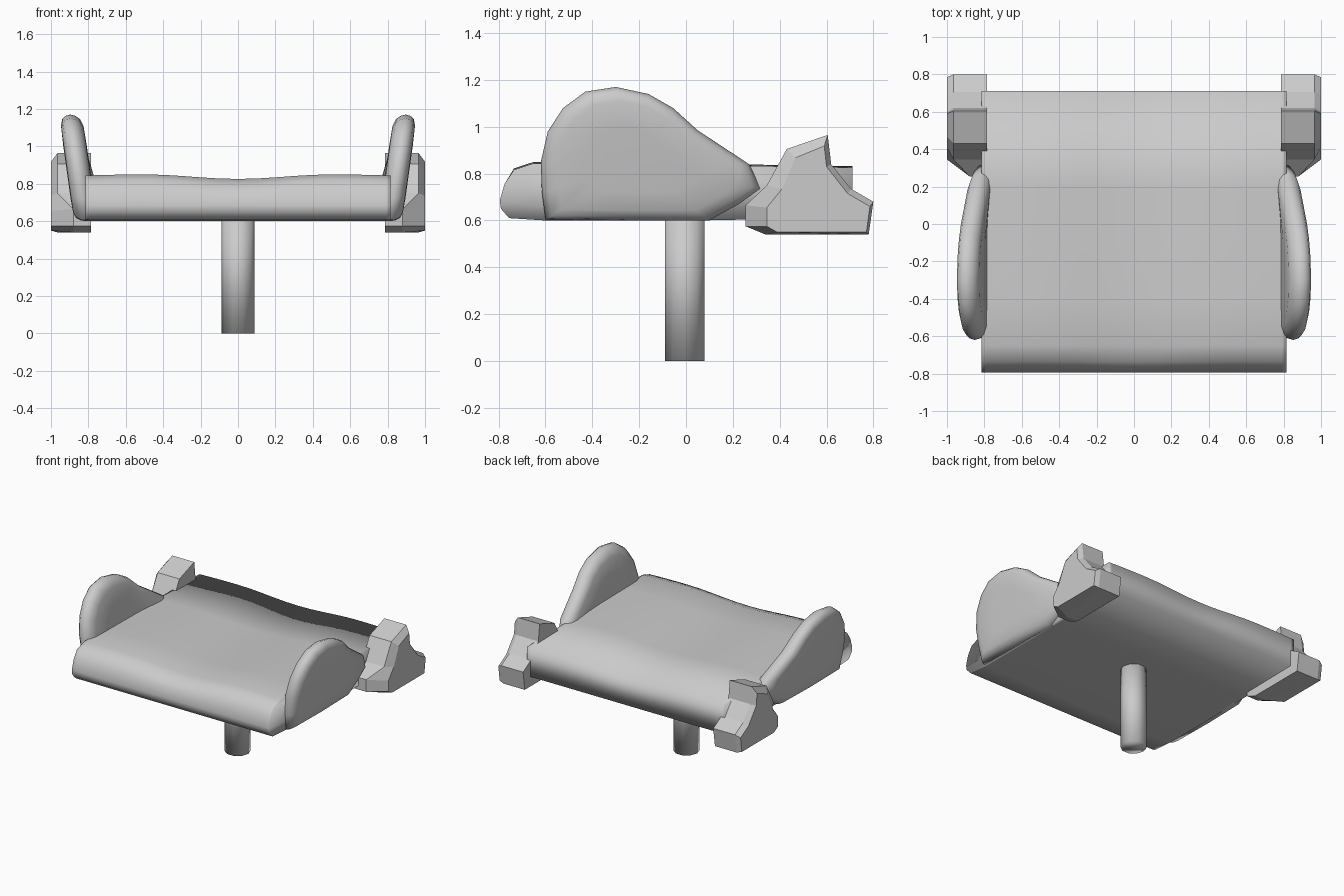
import bpy, bmesh, math
from mathutils import Matrix

if "Cube" in bpy.data.objects:
    bpy.data.objects.remove(bpy.data.objects["Cube"], do_unlink=True)

grey = bpy.data.materials.new("plain_grey")
grey.use_nodes = True
grey.diffuse_color = (0.6, 0.6, 0.6, 1)
grey.node_tree.nodes["Principled BSDF"].inputs["Base Color"].default_value = (0.6, 0.6, 0.6, 1)


def finish(name, bm, smooth):
    bmesh.ops.recalc_face_normals(bm, faces=bm.faces)
    for f in bm.faces:
        f.smooth = smooth
    mesh = bpy.data.meshes.new(name)
    bm.to_mesh(mesh)
    bm.free()
    mesh.materials.append(grey)
    obj = bpy.data.objects.new(name, mesh)
    bpy.context.collection.objects.link(obj)
    return obj


def skin(loops):
    """Bridge closed loops of points in order and cap both ends."""
    bm = bmesh.new()
    rows = [[bm.verts.new(p) for p in loop] for loop in loops]
    n = len(rows[0])
    for a, b in zip(rows, rows[1:]):
        for i in range(n):
            j = (i + 1) % n
            bm.faces.new((a[i], a[j], b[j], b[i]))
    bm.faces.new(rows[0])
    bm.faces.new(rows[-1])
    return bm


# Seat: rounded nose, flat base, upright rear wall
seat_profile = [(-.79, .65), (-.795, .685), (-.775, .755), (-.735, .81), (-.65, .838),
                (-.4, .838), (-.1, .835), (.2, .828), (.71, .82),
                (.71, .61), (.2, .603), (-.1, .6), (-.6, .6), (-.755, .61)]


def seat_loop(x):
    wave = .012 * math.cos(math.pi * (abs(x) / .5 - 1))
    wave = wave if abs(x) < .5 else .012 - .06 * (abs(x) - .5) ** 2
    return [(x, y, z + (wave if z > .8 else 0)) for y, z in seat_profile]


stations = [-.815] + [.79 * i / 8 for i in range(-8, 9)] + [.815]
finish("seat", skin([seat_loop(x) for x in stations]), True)

# Side wings: leaning rounded pads
wing_outline = [(-.6, .605), (-.615, .72), (-.62, .85), (-.59, .98), (-.525, 1.08),
                (-.43, 1.15), (-.3, 1.17), (-.16, 1.14), (-.055, 1.08), (.05, .985),
                (.27, .84), (.32, .735), (.23, .67), (.1, .6), (-.25, .6)]
wing_layers = [(.5, -.065), (.82, -.062), (.93, -.048), (.98, -.025), (1, 0),
               (.98, .025), (.93, .046), (.82, .058), (.5, .061)]


def wing_loop(side, scale, offset):
    pts = []
    for y, z in wing_outline:
        y, z = -.22 + (y + .22) * scale, .84 + (z - .84) * scale
        lean = .817 + .14 * (z - .6) - .1 * max(0, y)
        pts.append((side * (lean + offset), y, z))
    return pts


# Rear brackets: faceted blocks with a chamfered outer face
bracket_body = [(.255, .575), (.255, .665), (.345, .75), (.43, .905), (.605, .965),
                (.62, .84), (.705, .735), (.8, .68), (.78, .54), (.34, .54)]
bracket_face = [(.345, .575), (.345, .655), (.41, .735), (.468, .868), (.59, .918),
                (.6, .83), (.69, .715), (.785, .66), (.77, .55), (.39, .55)]

for side, label in ((1, "left"), (-1, "right")):
    finish(label + "_wing", skin([wing_loop(side, *l) for l in wing_layers]), True)
    layers = ((.785, bracket_body), (.965, bracket_body), (1, bracket_face))
    # the front of the body tapers back before the outer chamfer
    loops = [[(side * (x if y > .34 or x != .965 else .88), y, z) for y, z in pts]
             for x, pts in layers]
    finish(label + "_bracket", skin(loops), False)

# Support post
bm = bmesh.new()
bmesh.ops.create_cone(bm, cap_ends=True, segments=10, radius1=.089, radius2=.089, depth=.65,
                      matrix=Matrix.Translation((0, -.005, .325)) @ Matrix.Rotation(math.pi / 2, 4, 'Z'))
finish("support_post", bm, True)
